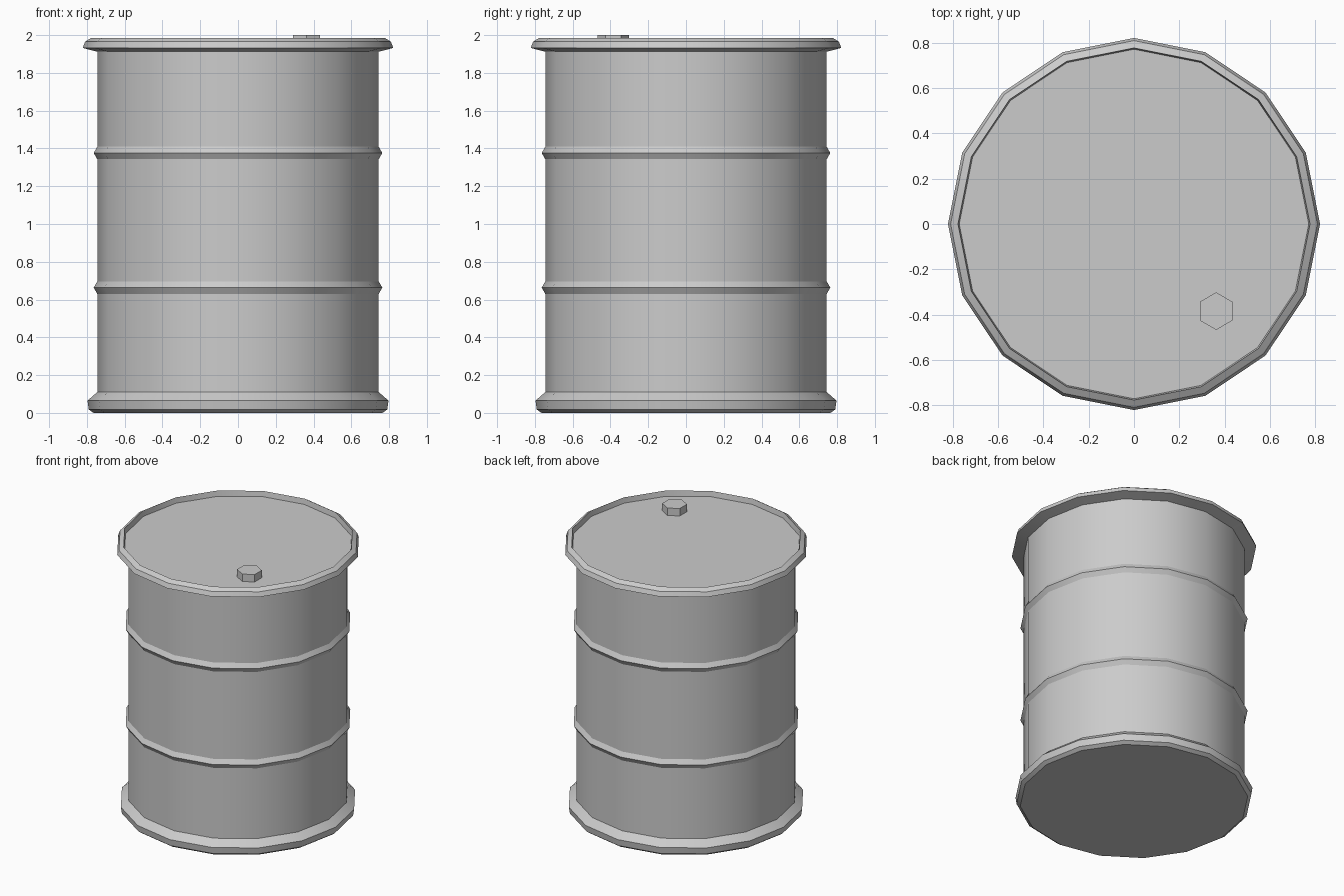
import bpy, bmesh
from math import cos, sin, pi, radians

if "Cube" in bpy.data.objects:
    bpy.data.objects.remove(bpy.data.objects["Cube"])

SIDES = 16


def lathe(name, profile, sides=SIDES, centre=(0, 0), turn=0.0, angle=25):
    """Revolve (radius, z) points listed bottom to top, capping open ends."""
    bm = bmesh.new()
    rings = []
    for r, z in profile:
        rings.append([bm.verts.new((centre[0] + r * cos(turn + 2 * pi * i / sides),
                                    centre[1] + r * sin(turn + 2 * pi * i / sides), z))
                      for i in range(sides)])
    for a, b in zip(rings, rings[1:]):
        for i in range(sides):
            j = (i + 1) % sides
            bm.faces.new((a[i], a[j], b[j], b[i]))
    bm.faces.new(rings[0][::-1])
    bm.faces.new(rings[-1])
    mesh = bpy.data.meshes.new(name)
    bm.to_mesh(mesh)
    bm.free()
    obj = bpy.data.objects.new(name, mesh)
    bpy.context.collection.objects.link(obj)
    bpy.ops.object.select_all(action='DESELECT')
    obj.select_set(True)
    bpy.context.view_layer.objects.active = obj
    bpy.ops.object.shade_smooth_by_angle(angle=radians(angle))
    return obj


# Drum: base flange, ribbed wall, top rim and recessed lid in one profile
BODY = 0.745
profile = [(0.765, 0.0), (0.79, 0.018), (0.797, 0.065), (BODY, 0.11)]
for z in (0.663, 1.376):
    profile += [(BODY, z - 0.033), (0.764, z), (BODY, z + 0.033)]
profile += [(BODY, 1.912), (0.822, 1.932), (0.81, 1.965),
            (0.778, 1.985), (0.772, 1.945)]
lathe("drum", profile)

# Hexagonal filler cap on the lid
lathe("filler_cap", [(0.083, 1.945), (0.083, 2.0)], sides=6,
      centre=(0.363, -0.385), turn=pi / 2)
